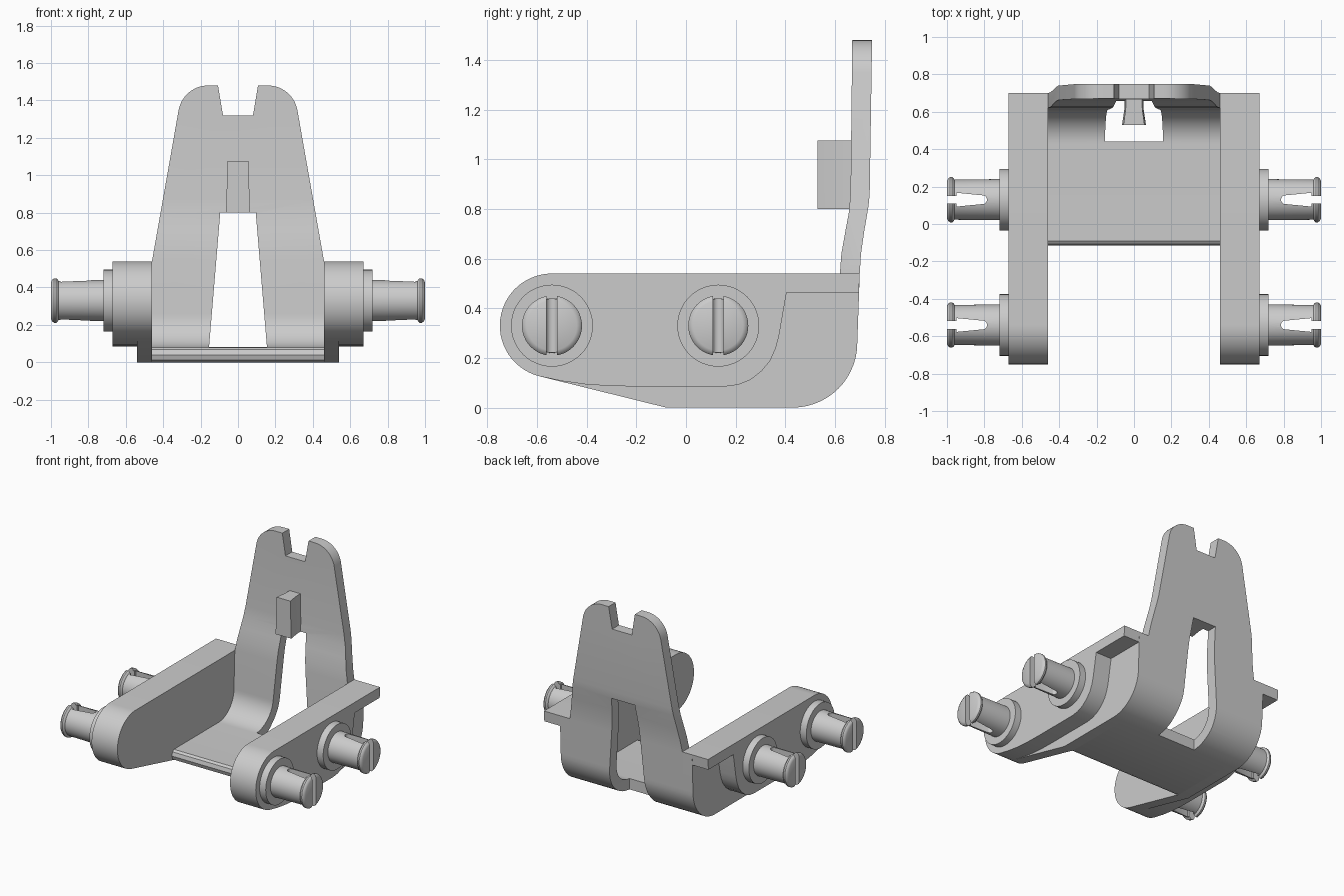
import bpy, bmesh
from math import sin, cos, pi, radians

if "Cube" in bpy.data.objects:
    bpy.data.objects.remove(bpy.data.objects["Cube"])

def arc(cx, cy, r, a0, a1, n=14):
    return [(cx + r * cos(radians(a0 + (a1 - a0) * i / n)),
             cy + r * sin(radians(a0 + (a1 - a0) * i / n))) for i in range(n + 1)]

def finish(name, bm):
    bmesh.ops.recalc_face_normals(bm, faces=bm.faces)
    me = bpy.data.meshes.new(name)
    bm.to_mesh(me)
    bm.free()
    ob = bpy.data.objects.new(name, me)
    bpy.context.collection.objects.link(ob)
    return ob

def prism(name, pts, axis, lo, hi):
    """Extrude a 2D outline along the given axis from lo to hi."""
    place = {'x': lambda u, v, t: (t, u, v),
             'y': lambda u, v, t: (u, t, v),
             'z': lambda u, v, t: (u, v, t)}[axis]
    bm = bmesh.new()
    a = [bm.verts.new(place(u, v, lo)) for u, v in pts]
    b = [bm.verts.new(place(u, v, hi)) for u, v in pts]
    bm.faces.new(a)
    bm.faces.new(b[::-1])
    for i in range(len(pts)):
        j = (i + 1) % len(pts)
        bm.faces.new((a[i], a[j], b[j], b[i]))
    return finish(name, bm)

def lathe_x(name, prof, y, z, s, n=48):
    """Revolve (x, radius) points about an x-parallel axis."""
    bm = bmesh.new()
    rings = [[bm.verts.new((s * x, y + r * cos(2 * pi * i / n), z + r * sin(2 * pi * i / n)))
              for i in range(n)] for x, r in prof]
    for p, q in zip(rings, rings[1:]):
        for i in range(n):
            j = (i + 1) % n
            bm.faces.new((p[i], p[j], q[j], q[i]))
    bm.faces.new(rings[0])
    bm.faces.new(rings[-1])
    return finish(name, bm)

def boolean(ob, cutter, op):
    m = ob.modifiers.new("cut", 'BOOLEAN')
    m.operation, m.solver, m.object = op, 'EXACT', cutter
    bpy.context.view_layer.objects.active = ob
    bpy.ops.object.modifier_apply(modifier=m.name)
    bpy.data.objects.remove(cutter, do_unlink=True)

def mirrored(half):
    return half + [(-x, z) for x, z in half[::-1]]

# Bent sheet: floor, bend and upright back
section = [(-0.08, 0), (-0.105, 0.012), (-0.115, 0.04), (-0.107, 0.068), (-0.09, 0.08)]
section += arc(0.43, 0.26, 0.18, -90, 0)
section += [(0.62, 0.54), (0.626, 0.62), (0.642, 0.71), (0.657, 0.79), (0.663, 0.87), (0.67, 1.5)]
section += [(0.75, 1.5), (0.74, 0.86), (0.735, 0.81), (0.718, 0.71), (0.705, 0.62), (0.70, 0.54)]
section += arc(0.43, 0.26, 0.26, 0, -90)
back = prism("bent_back_plate", section, 'x', -0.5, 0.5)
outline = mirrored([(0.08, 1.32), (0.107, 1.48)] + arc(0.16, 1.32, 0.16, 90, 10)
                   + [(0.46, 0.54), (0.46, -0.1)])
boolean(back, prism("outline_cutter", outline, 'y', -1, 1), 'INTERSECT')
window = mirrored([(0.095, 0.8), (0.155, 0.08), (0.155, -0.1)])
boolean(back, prism("window_cutter", window, 'y', 0.44, 1), 'DIFFERENCE')

# Tab above the window, slightly wider at its front and bottom
tab = prism("tab", [(-0.045, 0.68), (-0.045, 0.62), (-0.057, 0.53),
                    (0.057, 0.53), (0.045, 0.62), (0.045, 0.68)], 'z', 0.8, 1.075)
for v in tab.data.vertices:
    v.co.x *= 1.12 if v.co.z < 0.9 else 0.98

# Side arm outlines in the y-z plane
nose = arc(-0.54, 0.33, 0.21, 90, 256, 28)
plate = nose + [(-0.08, 0)] + arc(0.43, 0.26, 0.26, -90, 0) + [(0.70, 0.54)]
boss = nose + [(-0.5, 0.107), (-0.4, 0.093), (-0.3, 0.087), (-0.2, 0.085), (0.16, 0.085),
               (0.21, 0.092), (0.26, 0.112), (0.305, 0.147), (0.34, 0.19), (0.362, 0.24),
               (0.375, 0.29), (0.405, 0.463), (0.696, 0.463), (0.70, 0.54)]
peg_profile = [(0.715, 0.11), (0.96, 0.107), (0.965, 0.116), (0.972, 0.121),
               (0.983, 0.121), (0.993, 0.114), (1.0, 0.1)]

for s, side in ((-1, "left"), (1, "right")):
    prism(side + "_arm_plate", plate, 'x', s * 0.46, s * 0.54)
    prism(side + "_arm_boss", boss, 'x', s * 0.54, s * 0.67)
    for y, pos in ((-0.54, "front"), (0.13, "rear")):
        # Collar and split snap peg
        lathe_x(f"{side}_{pos}_collar", [(0.665, 0.165), (0.72, 0.165)], y, 0.33, s)
        peg = lathe_x(f"{side}_{pos}_peg", peg_profile, y, 0.33, s)
        slot = arc(0.81, 0, 0.024, 110, 250, 8) + [
            (0.95, -0.037), (0.95, -0.021), (1.1, -0.021),
            (1.1, 0.021), (0.95, 0.021), (0.95, 0.037)]
        cutter = prism("slot_cutter", [(s * u, y + v) for u, v in slot], 'z', 0, 0.7)
        boolean(peg, cutter, 'DIFFERENCE')

# Smooth curved surfaces, keep edges sharp
bpy.ops.object.select_all(action='SELECT')
bpy.context.view_layer.objects.active = back
bpy.ops.object.shade_smooth_by_angle(angle=radians(30))
